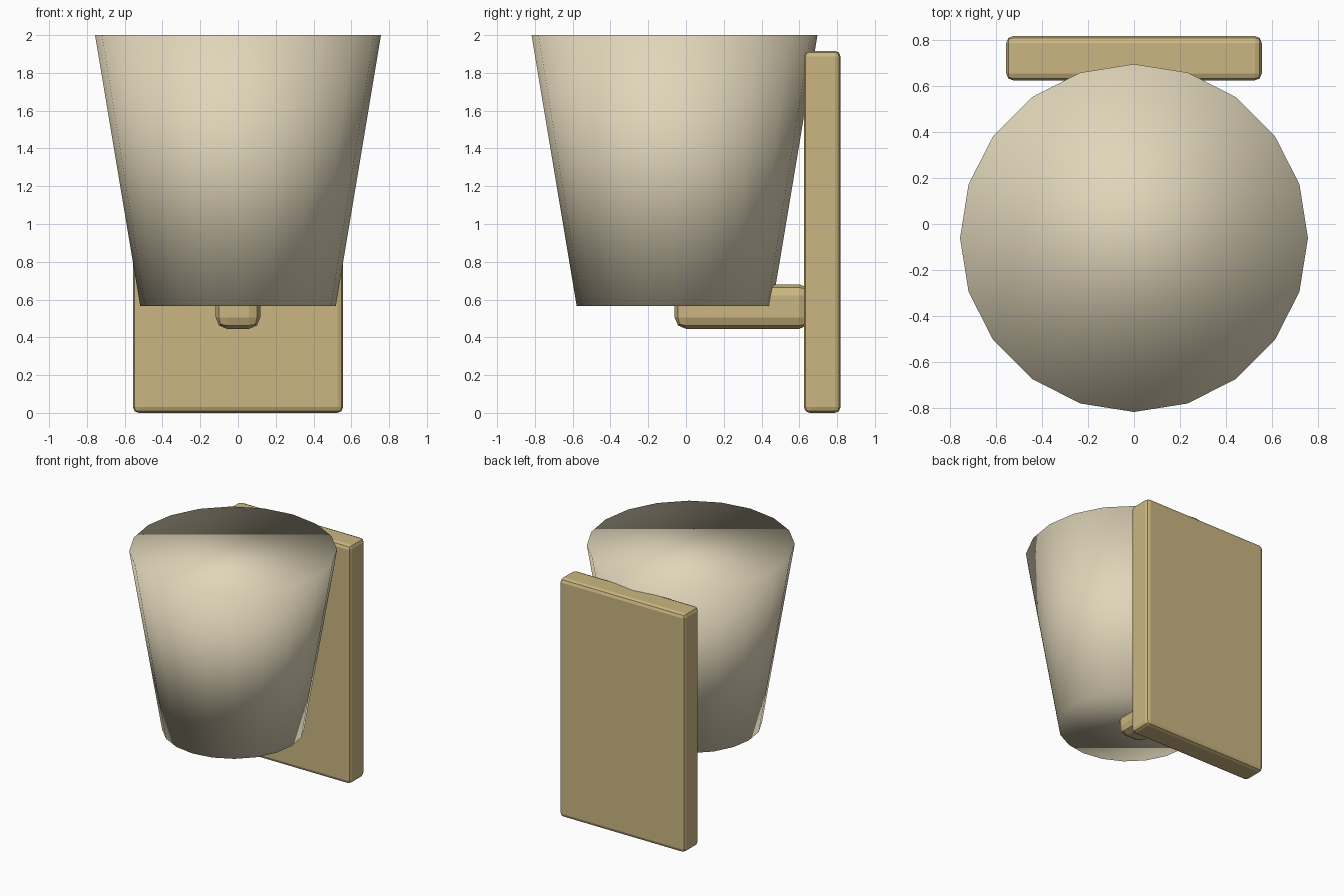
import bpy

cube = bpy.data.objects.get("Cube")
if cube:
    bpy.data.objects.remove(cube, do_unlink=True)


def make_material(name, colour):
    mat = bpy.data.materials.new(name)
    mat.use_nodes = True
    mat.diffuse_color = (*colour, 1)
    mat.node_tree.nodes["Principled BSDF"].inputs["Base Color"].default_value = (*colour, 1)
    return mat


def bevelled_box(name, low, high, bevel, mat):
    centre = [(a + b) / 2 for a, b in zip(low, high)]
    bpy.ops.mesh.primitive_cube_add(size=1, location=centre)
    box = bpy.context.object
    box.name = name
    box.scale = [b - a for a, b in zip(low, high)]
    bpy.ops.object.transform_apply(location=False, rotation=False, scale=True)
    mod = box.modifiers.new("rounded_edges", 'BEVEL')
    mod.width = bevel
    mod.segments = 2
    box.data.materials.append(mat)
    return box


brass = make_material("brass", (0.60, 0.47, 0.22))
cream = make_material("cream_glass", (0.75, 0.67, 0.49))

# Wall plate and the arm that carries the shade
bevelled_box("wall_plate", (-0.556, 0.625, 0), (0.556, 0.818, 1.917), 0.03, brass)
bevelled_box("support_arm", (-0.118, -0.06, 0.445), (0.118, 0.66, 0.681), 0.06, brass)

# Closed tapered shade, smooth all over, rims included
bottom, top = 0.567, 2.0
bpy.ops.mesh.primitive_cone_add(vertices=20, radius1=0.518, radius2=0.757,
                                depth=top - bottom,
                                location=(0, -0.061, (top + bottom) / 2))
shade = bpy.context.object
shade.name = "lamp_shade"
shade.data.materials.append(cream)
bpy.ops.object.shade_smooth()
